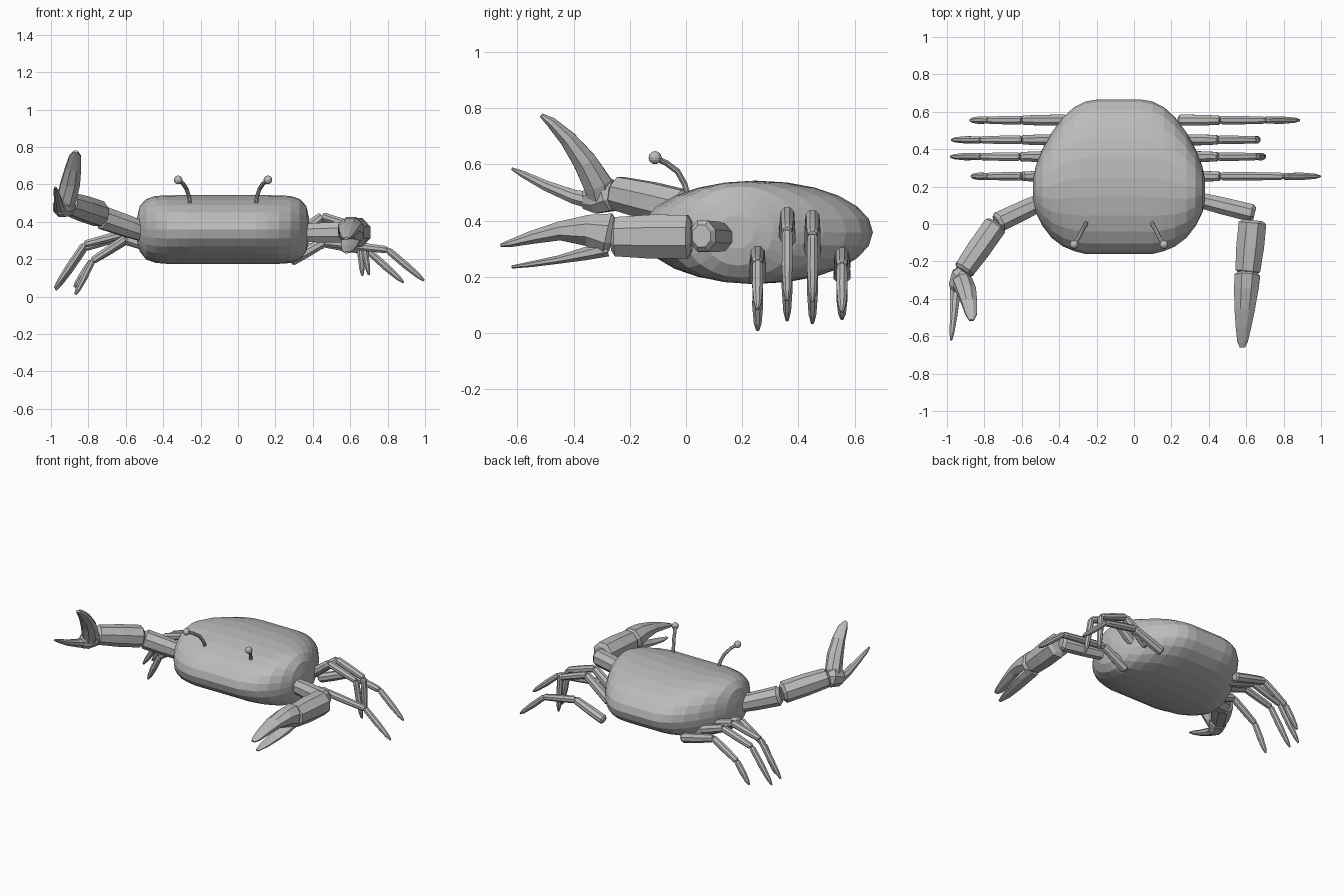
import bpy, bmesh, math
from mathutils import Vector

if "Cube" in bpy.data.objects:
    bpy.data.objects.remove(bpy.data.objects["Cube"])

grey = bpy.data.materials.new("shell grey")
grey.diffuse_color = (0.5, 0.5, 0.5, 1)
grey.use_nodes = True
grey.node_tree.nodes["Principled BSDF"].inputs["Base Color"].default_value = grey.diffuse_color


def skin(name, rings):
    """Join matching rings of points into a closed solid."""
    bm = bmesh.new()
    rows = [[bm.verts.new(p) for p in r] for r in rings]
    n = len(rows[0])
    for a, b in zip(rows, rows[1:]):
        for i in range(n):
            j = (i + 1) % n
            bm.faces.new((a[i], a[j], b[j], b[i]))
    bm.faces.new(rows[0])
    bm.faces.new(rows[-1])
    bmesh.ops.recalc_face_normals(bm, faces=bm.faces)
    me = bpy.data.meshes.new(name)
    bm.to_mesh(me)
    bm.free()
    me.materials.append(grey)
    ob = bpy.data.objects.new(name, me)
    bpy.context.collection.objects.link(ob)
    return ob


def tube(name, stations, across=(0, 1, 0), sides=8):
    """Loft along stations of (x, y, z, half width, half height)."""
    pts = [Vector(s[:3]) for s in stations]
    across = Vector(across)
    rings = []
    for i, s in enumerate(stations):
        t = (pts[min(i + 1, len(pts) - 1)] - pts[max(i - 1, 0)]).normalized()
        side = (across - t * across.dot(t)).normalized()
        up = side.cross(t)
        rings.append([pts[i] + side * s[3] * math.cos(a) + up * s[4] * math.sin(a)
                      for a in [math.tau * (k + 0.5) / sides for k in range(sides)]])
    return skin(name, rings)


def limb(name, a, b, r0, r1, across, flat=1.0):
    """Limb segment with chamfered ends, swelling slightly near the middle."""
    a, b = Vector(a), Vector(b)
    prof = [(0, r0 * .7), (.05, r0), (.5, (r0 + r1) * .53), (.95, r1), (1, r1 * .7)]
    tube(name, [(*a.lerp(b, t), r, r * flat) for t, r in prof], across)


# Shell: oval slices from side to side (offset, front y, back y, low z, high z)
half = [(0, -.16, .665, .175, .542), (.12, -.16, .665, .175, .542),
        (.18, -.16, .655, .175, .542), (.24, -.145, .625, .175, .542),
        (.30, -.12, .57, .175, .541), (.36, -.075, .49, .18, .538),
        (.41, -.01, .40, .197, .522), (.445, .06, .31, .24, .485),
        (.46, .12, .24, .30, .42)]
slices = [(-s[0], *s[1:]) for s in half[:0:-1]] + half
N = 24
skin("shell", [[(u - .08, (f + k) / 2 + (k - f) / 2 * math.cos(math.tau * i / N),
                 (lo + hi) / 2 + (hi - lo) / 2 * math.sin(math.tau * i / N))
                for i in range(N)] for u, f, k, lo, hi in slices])

# Walking legs: y position, then root, knee, ankle and tip as (x, z)
legs = {
    "right": [(.255, (.28, .19), (.46, .29), (.80, .25), (.995, .085)),
              (.36, (.27, .29), (.45, .43), (.655, .365), (.70, .115)),
              (.45, (.27, .28), (.45, .42), (.65, .35), (.665, .11)),
              (.555, (.24, .20), (.46, .285), (.70, .24), (.885, .075))],
    "left": [(.255, (-.42, .25), (-.60, .31), (-.78, .19), (-.87, .01)),
             (.36, (-.40, .27), (-.61, .335), (-.82, .28), (-.98, .045)),
             (.45, (-.38, .26), (-.60, .33), (-.82, .26), (-.975, .035)),
             (.555, (-.36, .24), (-.60, .30), (-.78, .19), (-.875, .05))]}
for side, rows in legs.items():
    for n, (y, *joints) in enumerate(rows, 1):
        p = [Vector((x, y, z)) for x, z in joints]
        limb(f"{side}_leg_{n}_upper", p[0], p[1], .032, .027, (0, 1, 0))
        limb(f"{side}_leg_{n}_middle", p[1], p[2], .024, .021, (0, 1, 0))
        tube(f"{side}_leg_{n}_tip",
             [(*p[2].lerp(p[3], t), r, r) for t, r in
              [(0, .014), (.05, .02), (.5, .021), (.85, .015), (1, .006)]])

# Right claw arm, lowered forward
limb("right_arm_inner", (.30, .14, .34), (.645, .055, .345), .05, .06, (0, 0, 1), .85)
limb("right_arm_outer", (.635, .02, .343), (.607, -.265, .343), .08, .072, (1, 0, 0), 1.05)
tube("right_claw_upper", [(.605, -.26, .345, .055, .06), (.605, -.28, .35, .074, .083),
                          (.60, -.35, .365, .07, .06), (.592, -.45, .363, .06, .036),
                          (.585, -.55, .34, .045, .025), (.58, -.63, .318, .03, .014),
                          (.579, -.66, .312, .015, .006)], (1, 0, 0))
tube("right_claw_lower", [(.60, -.28, .30, .05, .03), (.60, -.36, .282, .05, .025),
                          (.592, -.45, .262, .042, .016), (.585, -.55, .245, .032, .011),
                          (.582, -.62, .235, .012, .006)], (1, 0, 0))

# Left claw arm, raised with the claw open
limb("left_arm_inner", (-.43, .15, .32), (-.735, .005, .425), .05, .065, (0, 0, 1), .9)
limb("left_arm_outer", (-.735, .0, .44), (-.915, -.255, .50), .072, .064, (0, 0, 1), .95)
tube("left_claw_palm", [(-.905, -.25, .50, .045, .04), (-.92, -.275, .495, .068, .06),
                        (-.945, -.33, .475, .055, .05), (-.95, -.37, .47, .03, .025)],
     (0, 0, 1))
tube("left_claw_upper", [(-.935, -.30, .46, .045, .045), (-.915, -.315, .53, .056, .055),
                         (-.895, -.36, .61, .055, .045), (-.88, -.42, .69, .045, .032),
                         (-.87, -.48, .75, .034, .02), (-.868, -.515, .775, .014, .008)],
     (1, 0, 0))
tube("left_claw_lower", [(-.945, -.31, .465, .04, .035), (-.958, -.40, .485, .028, .027),
                         (-.965, -.50, .525, .02, .02), (-.974, -.58, .565, .014, .013),
                         (-.977, -.62, .585, .006, .005)], (1, 0, 0))

# Eyes: curved stalk with a ball, mirrored about the shell's middle
for side, s in (("left", -1), ("right", 1)):
    path = [(.175, .01, .48), (.18, -.005, .53), (.195, -.03, .575),
            (.215, -.07, .605), (.24, -.11, .624)]
    tube(f"{side}_eye_stalk", [(s * x - .08, y, z, .011, .011) for x, y, z in path], (1, 0, 0))
    bm = bmesh.new()
    bmesh.ops.create_uvsphere(bm, u_segments=12, v_segments=8, radius=.023)
    bmesh.ops.translate(bm, verts=bm.verts, vec=(s * .24 - .08, -.11, .624))
    me = bpy.data.meshes.new(f"{side}_eye")
    bm.to_mesh(me)
    bm.free()
    me.materials.append(grey)
    bpy.context.collection.objects.link(bpy.data.objects.new(f"{side}_eye", me))
